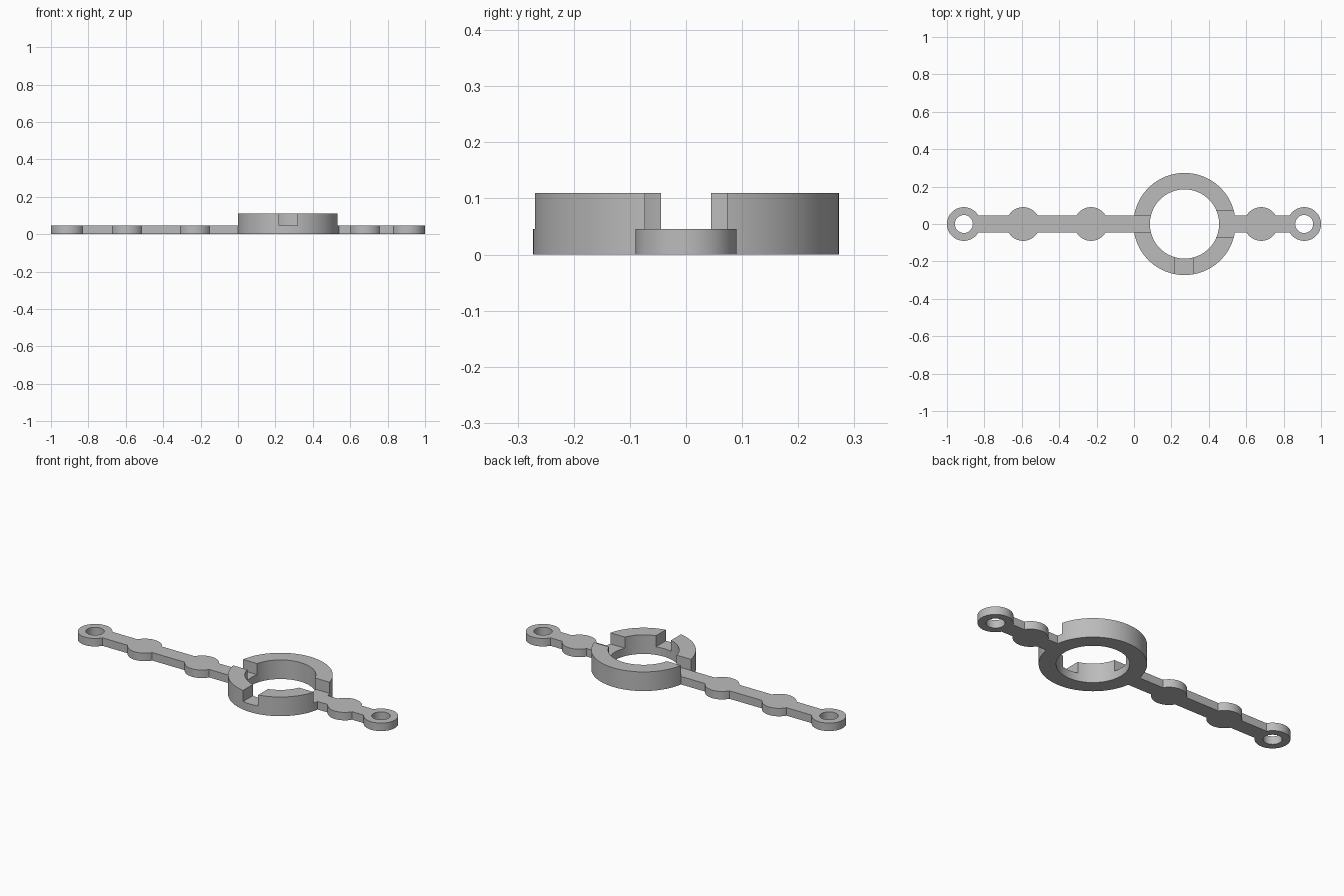
import bpy
import math

if "Cube" in bpy.data.objects:
    bpy.data.objects.remove(bpy.data.objects["Cube"], do_unlink=True)

BAR_H, RING_H = 0.046, 0.11
RING_X, RING_R, BORE_R = 0.27, 0.273, 0.185
LOBE_R, EYE_R, BAR_HALF = 0.09, 0.048, 0.045
EYE_X = 0.91

grey = bpy.data.materials.new("plain grey")
grey.use_nodes = True
colour = (0.5, 0.5, 0.5, 1)
grey.diffuse_color = colour
grey.node_tree.nodes["Principled BSDF"].inputs["Base Color"].default_value = colour


def disc(name, x, radius, z0, z1, sides=64):
    bpy.ops.mesh.primitive_cylinder_add(vertices=sides, radius=radius, depth=z1 - z0,
                                        location=(x, 0, (z0 + z1) / 2))
    bpy.context.object.name = name
    return bpy.context.object


def box(name, x0, x1, y0, y1, z0, z1):
    bpy.ops.mesh.primitive_cube_add(size=1, location=((x0 + x1) / 2, (y0 + y1) / 2, (z0 + z1) / 2))
    ob = bpy.context.object
    ob.name = name
    ob.scale = (x1 - x0, y1 - y0, z1 - z0)
    bpy.ops.object.transform_apply(location=False, rotation=False, scale=True)
    return ob


def combine(target, others, operation):
    bpy.ops.object.select_all(action="DESELECT")
    bpy.context.view_layer.objects.active = target
    target.select_set(True)
    for other in others:
        mod = target.modifiers.new("combine", "BOOLEAN")
        mod.operation, mod.solver, mod.object = operation, "EXACT", other
        bpy.ops.object.modifier_apply(modifier=mod.name)
        bpy.data.objects.remove(other, do_unlink=True)


# Raised ring, joined to the two flat arms
body = disc("ring_strap", RING_X, RING_R, 0, RING_H, 128)

# Notches in the ring above the arm level: left arm, right arm, front
top = RING_H + 0.1
notches = [
    box("long_arm_notch", -0.1, RING_X, -BAR_HALF, BAR_HALF, BAR_H, top),
    box("short_arm_notch", RING_X, 0.7, -0.073, 0.073, BAR_H, top),
    box("front_notch", 0.22, 0.317, -0.4, 0, BAR_H, top),
]
combine(body, notches, "DIFFERENCE")

# Flat arms with round lobes and end eyes
arms = [
    box("long_arm", -EYE_X, 0.05, -BAR_HALF, BAR_HALF, 0, BAR_H),
    box("short_arm", 0.49, EYE_X, -BAR_HALF, BAR_HALF, 0, BAR_H),
]
arms += [disc("lobe", x, LOBE_R, 0, BAR_H) for x in (-EYE_X, -0.593, -0.23, 0.68, EYE_X)]
combine(body, arms, "UNION")

# Through holes: ring bore and end eyes
holes = [disc("bore", RING_X, BORE_R, -0.1, top, 128)]
holes += [disc("eye", x, EYE_R, -0.1, top) for x in (-EYE_X, EYE_X)]
combine(body, holes, "DIFFERENCE")

body.data.materials.clear()
body.data.materials.append(grey)
bpy.ops.object.shade_smooth_by_angle(angle=math.radians(30))
